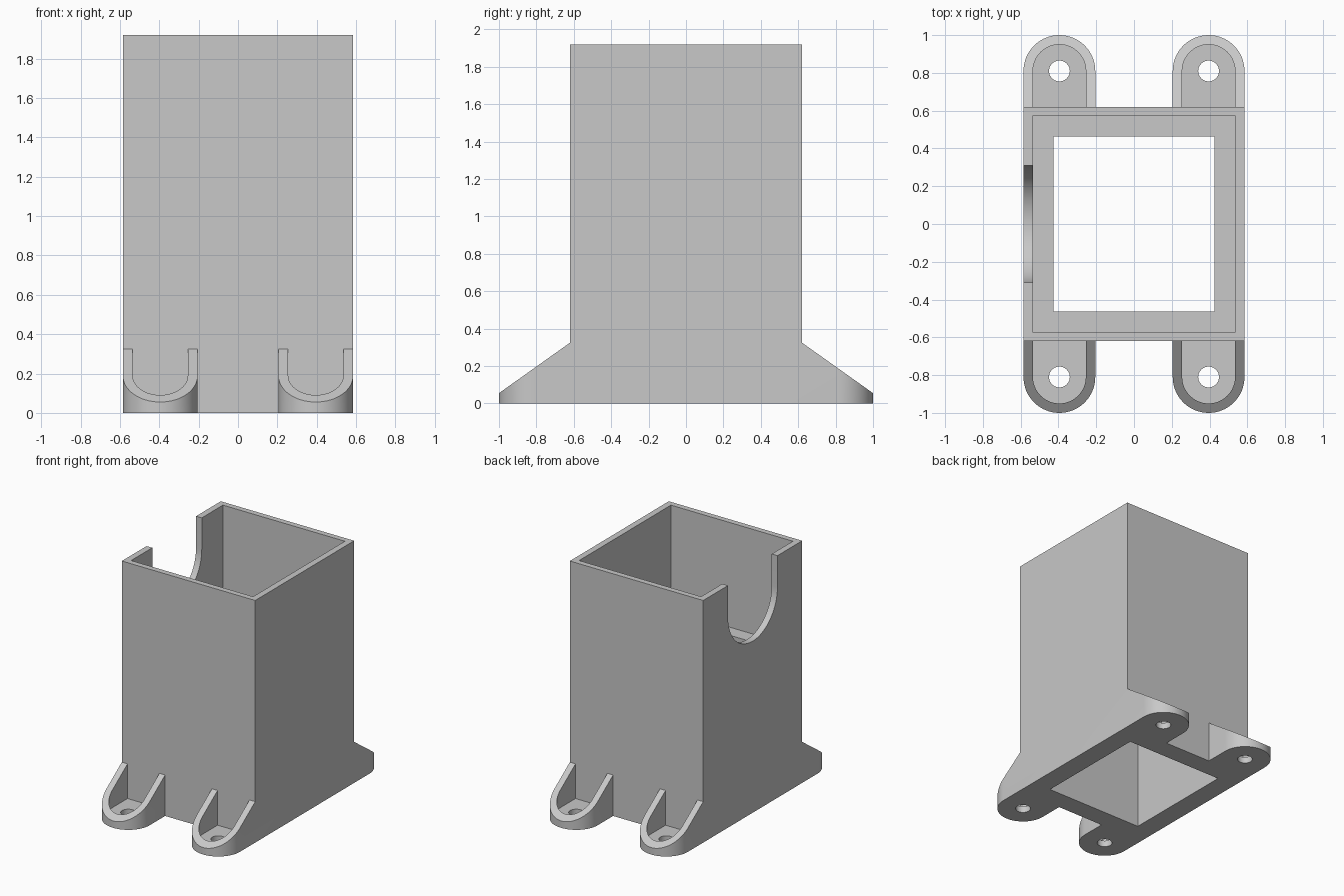
import bpy
import bmesh
from math import cos, sin, pi, radians
from mathutils import Matrix, Vector

if "Cube" in bpy.data.objects:
    bpy.data.objects.remove(bpy.data.objects["Cube"], do_unlink=True)

# Overall sizes
HALF_X, HALF_Y, HEIGHT = 0.585, 0.62, 1.92
LEDGE_Z = 1.09
LUG_X, LUG_Y, LUG_R = 0.395, 0.81, 0.19
RIM = 0.05

grey = bpy.data.materials.new("light grey plastic")
grey.use_nodes = True
colour = (0.58, 0.58, 0.58, 1)
grey.diffuse_color = colour
grey.node_tree.nodes["Principled BSDF"].inputs["Base Color"].default_value = colour


def make_object(name, bm):
    bmesh.ops.recalc_face_normals(bm, faces=bm.faces)
    mesh = bpy.data.meshes.new(name)
    bm.to_mesh(mesh)
    bm.free()
    mesh.materials.append(grey)
    obj = bpy.data.objects.new(name, mesh)
    bpy.context.collection.objects.link(obj)
    return obj


def prism(outline, z0, z1):
    """Extrude a flat outline straight up."""
    bm = bmesh.new()
    face = bm.faces.new([bm.verts.new((x, y, z0)) for x, y in outline])
    top = bmesh.ops.extrude_face_region(bm, geom=[face])["geom"]
    verts = [v for v in top if isinstance(v, bmesh.types.BMVert)]
    bmesh.ops.translate(bm, verts=verts, vec=(0, 0, z1 - z0))
    return bm


def rectangle(hx, hy):
    return [(-hx, -hy), (hx, -hy), (hx, hy), (-hx, hy)]


def tongue(cx, cy, r, start, steps=32):
    """Straight sides from start, closed by a half circle at cy."""
    arc = [(cx + r * cos(pi * i / steps), cy + r * sin(pi * i / steps))
           for i in range(steps + 1)]
    return [(cx + r, start)] + arc + [(cx - r, start)]


def combine(target, tool, operation):
    bpy.context.view_layer.objects.active = target
    mod = target.modifiers.new("combine", 'BOOLEAN')
    mod.operation, mod.object, mod.solver = operation, tool, 'EXACT'
    bpy.ops.object.modifier_apply(modifier=mod.name)
    bpy.data.objects.remove(tool, do_unlink=True)


# Outer box
holder = make_object("holder_body", prism(rectangle(HALF_X, HALF_Y), 0, HEIGHT))

# Mounting lug: rounded tongue with a sloping top, a recess and a screw hole
bm = prism(tongue(LUG_X, LUG_Y, LUG_R, HALF_Y - 0.06), 0, 0.6)
slope = Vector((0, 0.27, 0.38))
cut = bmesh.ops.bisect_plane(bm, geom=bm.verts[:] + bm.edges[:] + bm.faces[:],
                             plane_co=(0, 1, 0.055), plane_no=slope,
                             clear_outer=True)["geom_cut"]
bmesh.ops.contextual_create(bm, geom=[e for e in cut if isinstance(e, bmesh.types.BMEdge)])
lug = make_object("mounting_lug", bm)
recess = make_object("lug_recess", prism(tongue(LUG_X, LUG_Y, LUG_R - RIM, HALF_Y), 0.05, 1))
combine(lug, recess, 'DIFFERENCE')
ring = [(LUG_X + 0.055 * cos(2 * pi * i / 40), LUG_Y + 0.055 * sin(2 * pi * i / 40))
        for i in range(40)]
combine(lug, make_object("screw_hole", prism(ring, -0.1, 0.5)), 'DIFFERENCE')

# One lug at each corner
for sx in (-1, 1):
    for sy in (-1, 1):
        copy = bmesh.new()
        copy.from_mesh(lug.data)
        copy.transform(Matrix.Diagonal((sx, sy, 1, 1)))
        combine(holder, make_object("corner_lug", copy), 'UNION')
bpy.data.objects.remove(lug, do_unlink=True)

# Wide upper cavity, narrower passage through the base
cavity = prism(rectangle(HALF_X - RIM, HALF_Y - 0.045), LEDGE_Z, HEIGHT + 0.2)
combine(holder, make_object("upper_cavity", cavity), 'DIFFERENCE')
passage = prism(rectangle(0.425, 0.463), -0.2, LEDGE_Z + 0.1)
combine(holder, make_object("base_passage", passage), 'DIFFERENCE')

# Round-bottomed notch in the right wall
notch = prism(tongue(0, 0, 0.31, -0.6), -0.2, 0.2)
notch.transform(Matrix.Translation((-HALF_X, 0, HEIGHT - 0.25))
                @ Matrix.Rotation(pi / 2, 4, 'Z') @ Matrix.Rotation(-pi / 2, 4, 'X'))
combine(holder, make_object("wall_notch", notch), 'DIFFERENCE')

# Merge coplanar faces and shade the curves smooth
bm = bmesh.new()
bm.from_mesh(holder.data)
bmesh.ops.remove_doubles(bm, verts=bm.verts, dist=0.0005)
bmesh.ops.dissolve_limit(bm, angle_limit=radians(0.5), verts=bm.verts, edges=bm.edges)
bm.to_mesh(holder.data)
bm.free()
holder.data.materials.clear()
holder.data.materials.append(grey)
bpy.ops.object.select_all(action='DESELECT')
holder.select_set(True)
bpy.context.view_layer.objects.active = holder
bpy.ops.object.shade_smooth_by_angle(angle=radians(30))
